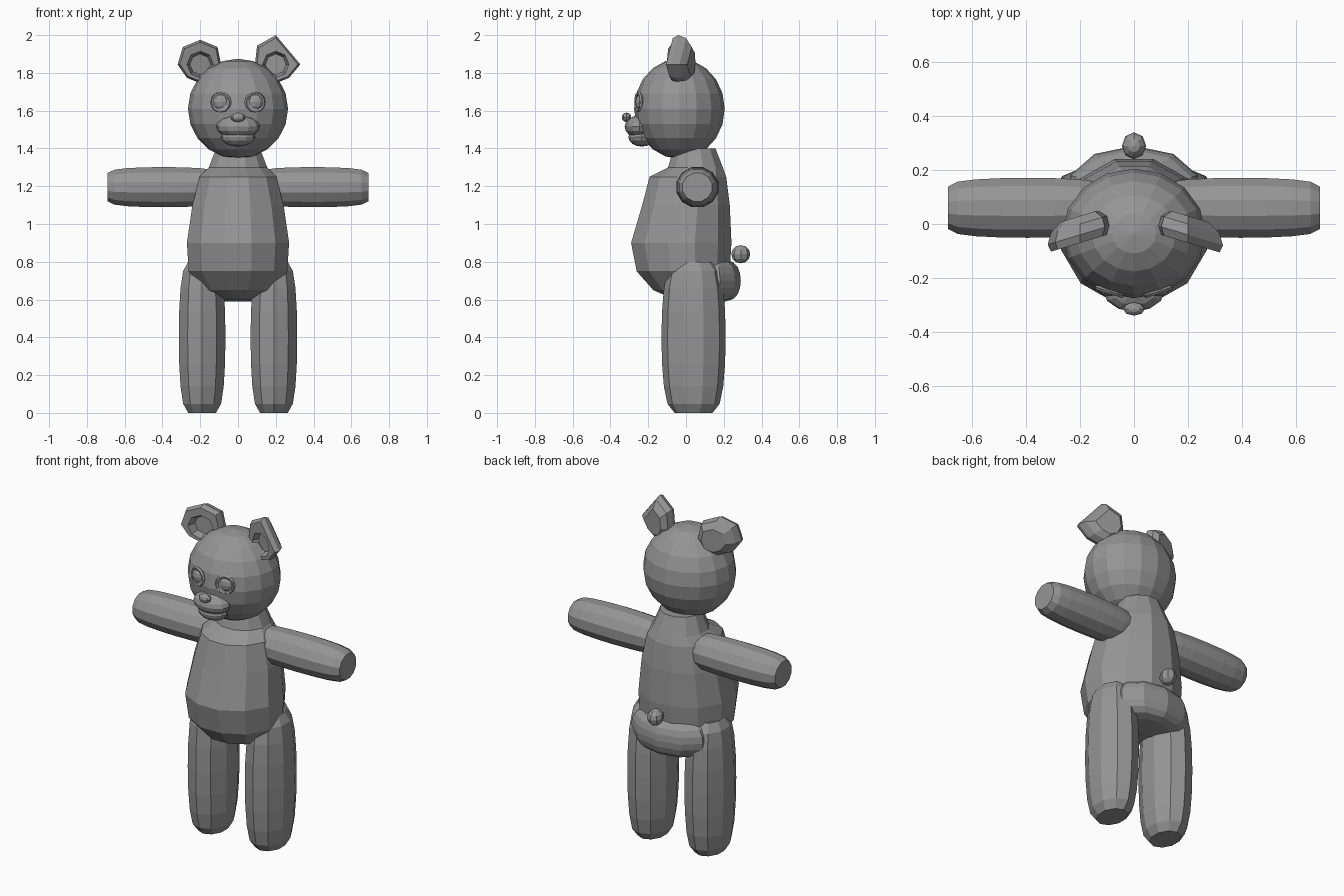
import bpy, bmesh
from math import sin, cos, pi, radians

old = bpy.data.objects.get("Cube")
if old:
    bpy.data.objects.remove(old, do_unlink=True)

fur = bpy.data.materials.new("plain_grey")
fur.use_nodes = True
fur.diffuse_color = (0.3, 0.3, 0.3, 1)
fur.node_tree.nodes["Principled BSDF"].inputs["Base Color"].default_value = fur.diffuse_color


def skin(name, rings):
    """Join closed rings of points into one capped, flat-shaded mesh."""
    bm = bmesh.new()
    loops = [[bm.verts.new(point) for point in ring] for ring in rings]
    count = len(loops[0])
    for lower, upper in zip(loops, loops[1:]):
        for i in range(count):
            j = (i + 1) % count
            bm.faces.new((lower[i], lower[j], upper[j], upper[i]))
    bm.faces.new(reversed(loops[0]))
    bm.faces.new(loops[-1])
    bmesh.ops.recalc_face_normals(bm, faces=bm.faces)
    mesh = bpy.data.meshes.new(name)
    bm.to_mesh(mesh)
    bm.free()
    mesh.materials.append(fur)
    bpy.context.collection.objects.link(bpy.data.objects.new(name, mesh))


def oval(axis, position, centre, radii, sides):
    """Ring of points around an axis, with flat sides facing the axes."""
    ring = []
    for i in range(sides):
        angle = 2 * pi * (i + 0.5) / sides
        point = [centre[0] + radii[0] * cos(angle), centre[1] + radii[1] * sin(angle)]
        point.insert(axis, position)
        ring.append(point)
    return ring


def sausage(name, axis, start, end, centre, radii, taper, sides):
    """Stuffed limb whose rounded ends are blunter for a smaller taper."""
    rings = []
    for degrees in range(-80, 81, 20):
        angle = radians(degrees)
        along = sin(angle) / sin(radians(80))
        position = (start + end) / 2 + along * (end - start) / 2
        girth = cos(angle) ** taper
        rings.append(oval(axis, position, centre, [r * girth for r in radii], sides))
    skin(name, rings)


def ball(name, centre, size, segments, ring_count):
    """Faceted ellipsoid."""
    bpy.ops.mesh.primitive_uv_sphere_add(segments=segments, ring_count=ring_count, radius=1, location=centre)
    obj = bpy.context.object
    obj.name = name
    obj.scale = size
    obj.data.materials.append(fur)


# Torso with neck: height, half width, front, back
torso = [(0.6, 0.08, -0.06, 0.15), (0.65, 0.2, -0.18, 0.2), (0.75, 0.27, -0.27, 0.24),
         (0.9, 0.28, -0.3, 0.25), (1.1, 0.25, -0.24, 0.24), (1.25, 0.21, -0.2, 0.22),
         (1.3, 0.16, -0.1, 0.2), (1.4, 0.12, -0.07, 0.16)]
skin("torso", [oval(2, height, (0, (front + back) / 2), (width, (back - front) / 2), 12)
               for height, width, front, back in torso])

# Seat bulge and tail
sausage("seat", 2, 0.59, 0.81, (0, 0.13), (0.25, 0.16), 0.4, 10)
ball("tail", (0, 0.29, 0.84), (0.045, 0.05, 0.048), 8, 6)

# Head, muzzle, lower lip and nose
ball("head", (0, -0.035, 1.61), (0.265, 0.24, 0.265), 16, 10)
ball("muzzle", (0, -0.245, 1.515), (0.115, 0.08, 0.06), 12, 8)
ball("lower_lip", (0, -0.235, 1.46), (0.09, 0.07, 0.05), 12, 8)
ball("nose", (0, -0.315, 1.565), (0.04, 0.025, 0.025), 8, 6)


def ear(name, side, reaches):
    """Cupped ear: back, rim and recessed dish, leaning forward at the outer edge."""
    def ring(distances, depth):
        points = []
        for i, distance in enumerate(distances):
            angle = 2 * pi * i / len(distances)
            out = distance * cos(angle)
            points.append((side * (0.2 + out), depth - 0.3 * out, 1.845 + distance * sin(angle)))
        return points

    def scaled(factor):
        return [reach * factor for reach in reaches]

    def dish(radius):
        return [radius] * len(reaches)

    skin(name, [ring(scaled(0.6), 0.03), ring(scaled(0.9), 0), ring(reaches, -0.04),
                ring(scaled(0.9), -0.07), ring(dish(0.07), -0.07), ring(dish(0.055), -0.03)])


# The left ear has a taller, more pointed tip
ear("left_ear", 1, [0.13, 0.1, 0.155, 0.14, 0.11, 0.11, 0.1, 0.1])
ear("right_ear", -1, [0.12, 0.13, 0.13, 0.13, 0.11, 0.11, 0.1, 0.1])

# Limbs and eyes on both sides
for side, label in ((1, "left"), (-1, "right")):
    sausage(label + "_leg", 2, 0, 0.8, (side * 0.19, 0.04), (0.13, 0.17), 0.3, 10)
    sausage(label + "_arm", 0, side * 0.1, side * 0.69, (0.06, 1.195), (0.115, 0.11), 0.2, 12)
    ball(label + "_eye", (side * 0.09, -0.238, 1.645), (0.045, 0.03, 0.045), 10, 6)
    bpy.ops.mesh.primitive_torus_add(
        major_segments=12, minor_segments=5, major_radius=0.048, minor_radius=0.01,
        location=(side * 0.09, -0.25, 1.645), rotation=(pi / 2, 0, side * 0.3))
    eyelid = bpy.context.object
    eyelid.name = label + "_eyelid"
    eyelid.data.materials.append(fur)
